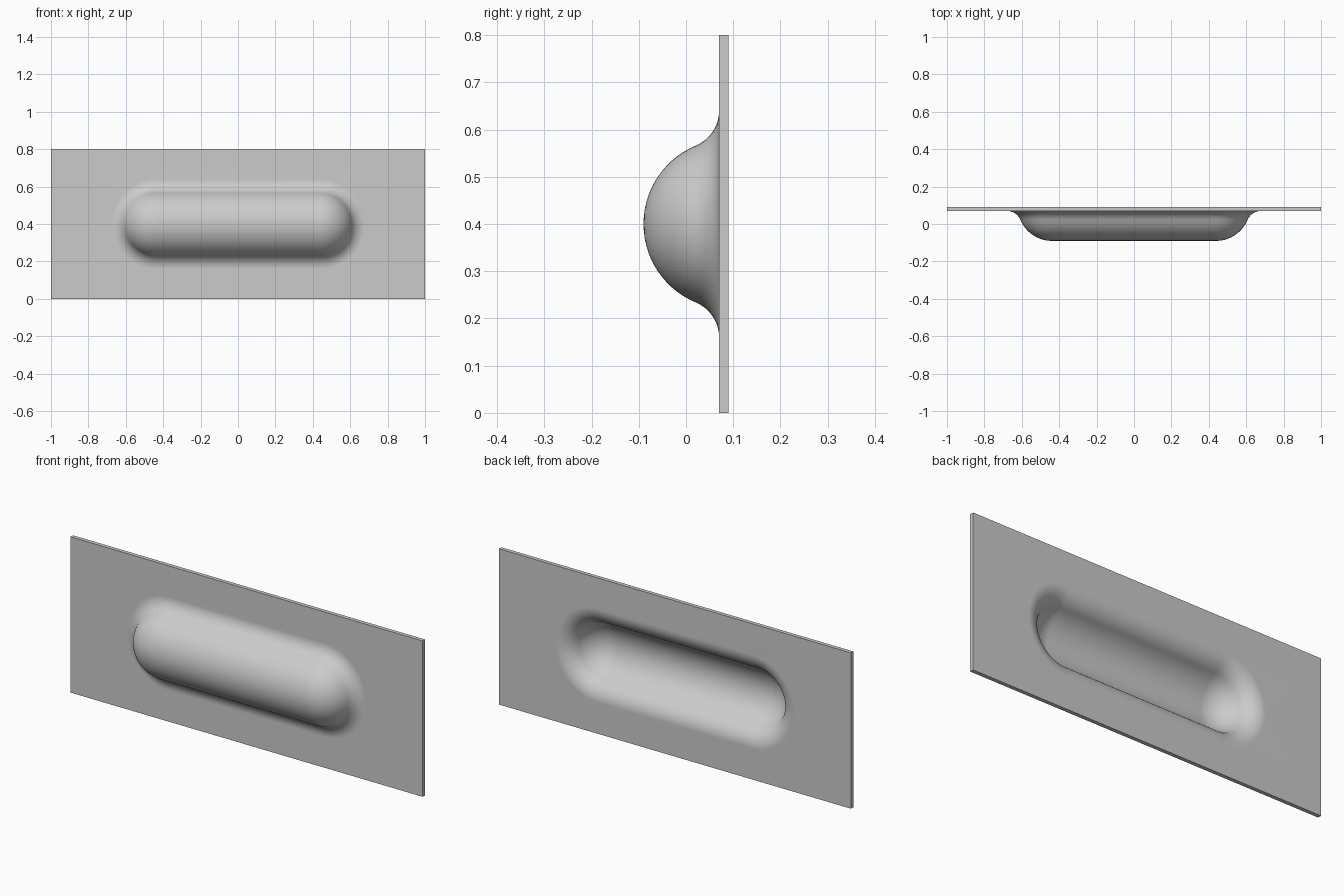
import bpy
import bmesh
from math import sin, cos, pi, atan2

cube = bpy.data.objects.get("Cube")
if cube:
    bpy.data.objects.remove(cube, do_unlink=True)

WIDTH, HEIGHT, THICK = 2.0, 0.8, 0.02
BACK = 0.09           # y of the plate's back face
CAP_X = 0.44          # centre of each rounded end
DOME_R = 0.18         # outer radius of the bulge
FILLET_R = 0.08       # outer radius of the flare into the plate
FLARE = 0.24          # where the flare meets the plate
FLARE_Y = BACK - THICK - FILLET_R
CAP_STEPS, DOME_STEPS, FILLET_STEPS = 24, 14, 10


def profile(offset):
    """Half section (radius, y) of one skin: dome arc, then reversed flare arc."""
    dome, fillet = DOME_R - offset, FILLET_R + offset
    meet = atan2(FLARE, BACK - FLARE_Y)
    pts = []
    for i in range(DOME_STEPS + 1):
        a = meet * i / DOME_STEPS
        pts.append((dome * sin(a), BACK - dome * cos(a)))
    for i in range(1, FILLET_STEPS + 1):
        a = meet * (1 - i / FILLET_STEPS)
        pts.append((FLARE - fillet * sin(a), FLARE_Y + fillet * cos(a)))
    return pts


def slot_ring(bm, r, y):
    """Closed loop shaped like a slot with two semicircular ends."""
    ring = []
    for side, start in ((1, -pi / 2), (-1, pi / 2)):
        for i in range(CAP_STEPS + 1):
            a = start + pi * i / CAP_STEPS
            ring.append(bm.verts.new((side * CAP_X + r * cos(a), y, HEIGHT / 2 + r * sin(a))))
    return ring


def strip(bm, a, b):
    for i in range(len(a)):
        j = (i + 1) % len(a)
        bm.faces.new((a[i], a[j], b[j], b[i]))


def skin(bm, offset):
    """One side of the pressed plate; returns its four corners."""
    y = BACK - THICK + offset
    rings = [slot_ring(bm, *p) for p in profile(offset)]
    for a, b in zip(rings, rings[1:]):
        strip(bm, a, b)
    corners = [bm.verts.new((sx * WIDTH / 2, y, z))
               for sx, z in ((-1, 0), (1, 0), (1, HEIGHT), (-1, HEIGHT))]
    edges = [bm.edges.new((corners[i], corners[(i + 1) % 4])) for i in range(4)]
    rim = rings[-1]
    edges += [bm.edges.get((rim[i], rim[(i + 1) % len(rim)])) for i in range(len(rim))]
    bmesh.ops.triangle_fill(bm, edges=edges, use_beauty=True, normal=(0, -1, 0))
    return corners


# Pressed plate: front skin, back skin and the thin outer rim
bm = bmesh.new()
front = skin(bm, 0)
back = skin(bm, THICK)
strip(bm, front, back)
bmesh.ops.remove_doubles(bm, verts=bm.verts[:], dist=0.00001)
bmesh.ops.recalc_face_normals(bm, faces=bm.faces[:])
mesh = bpy.data.meshes.new("pressed_plate")
bm.to_mesh(mesh)
bm.free()
plate = bpy.data.objects.new("pressed_plate", mesh)
bpy.context.collection.objects.link(plate)

# Plain grey metal
grey = bpy.data.materials.new("plain grey")
grey.use_nodes = True
colour = (0.6, 0.6, 0.6, 1)
grey.diffuse_color = colour
grey.node_tree.nodes["Principled BSDF"].inputs["Base Color"].default_value = colour
mesh.materials.append(grey)

# Smooth bulge, crisp plate edges
bpy.ops.object.select_all(action='DESELECT')
plate.select_set(True)
bpy.context.view_layer.objects.active = plate
bpy.ops.object.shade_smooth_by_angle(angle=pi / 6)
weighted = plate.modifiers.new("even_shading", 'WEIGHTED_NORMAL')
weighted.keep_sharp = True
